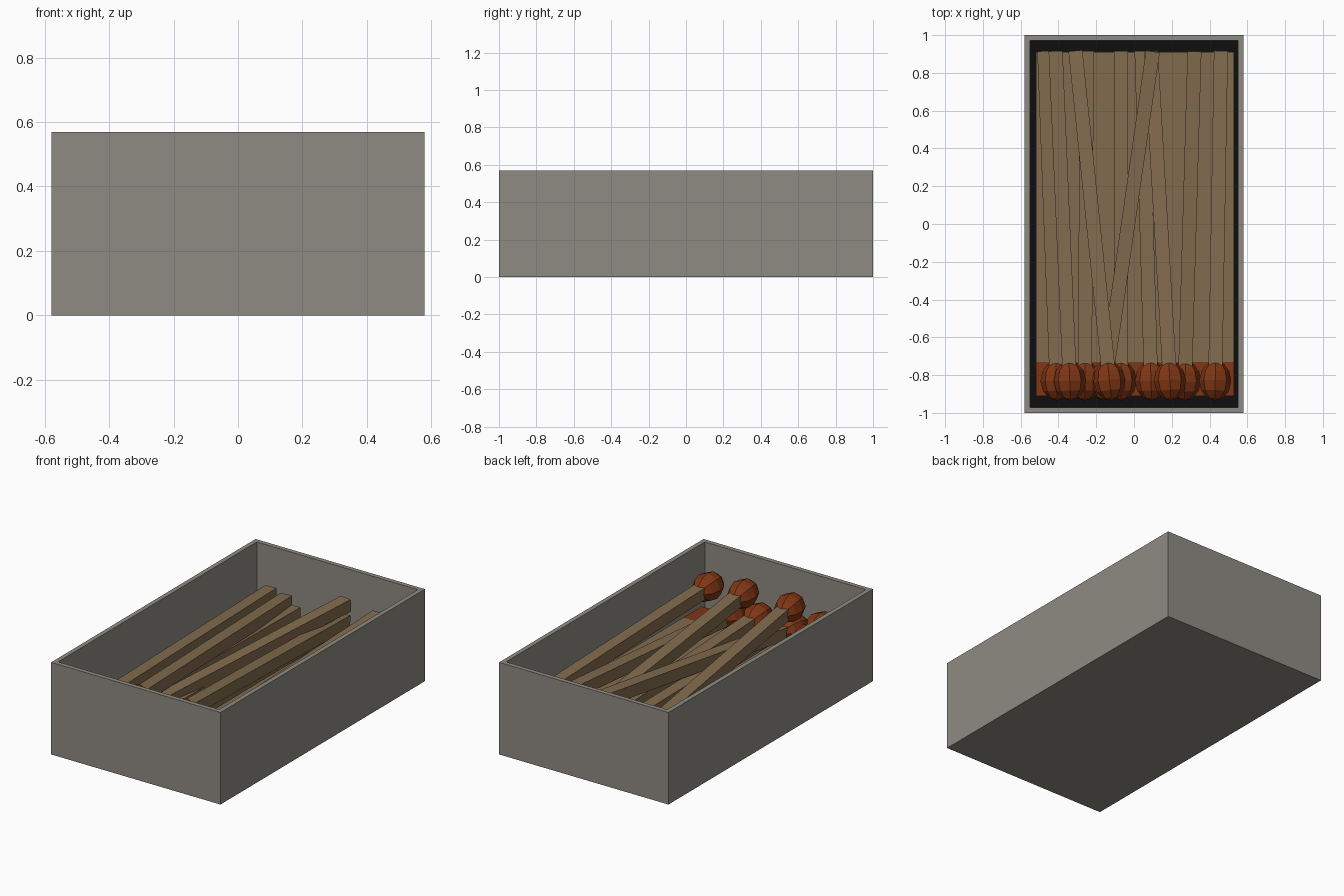
import bpy, bmesh, math
from mathutils import Vector, Matrix

if "Cube" in bpy.data.objects:
    bpy.data.objects.remove(bpy.data.objects["Cube"])

def lin(r, g, b):
    f = lambda c: ((c / 255 + 0.055) / 1.055) ** 2.4 if c > 10 else c / 255 / 12.92
    return (f(r), f(g), f(b), 1)

def mat(name, *rgb):
    m = bpy.data.materials.new(name)
    m.diffuse_color = lin(*rgb)
    m.use_nodes = True
    m.node_tree.nodes["Principled BSDF"].inputs["Base Color"].default_value = m.diffuse_color
    return m

CARD = mat("grey card", 143, 139, 131)
DARK = mat("black floor", 14, 15, 15)
WOOD = mat("match wood", 130, 107, 78)
HEAD = mat("red brown tip", 128, 54, 20)

def finish(bm, name, *mats):
    me = bpy.data.meshes.new(name)
    bm.to_mesh(me)
    bm.free()
    ob = bpy.data.objects.new(name, me)
    bpy.context.collection.objects.link(ob)
    for m in mats:
        me.materials.append(m)
    return ob

def box(bm, x0, x1, y0, y1, z0, z1):
    m = Matrix.Translation(((x0 + x1) / 2, (y0 + y1) / 2, (z0 + z1) / 2)) @ \
        Matrix.Diagonal((x1 - x0, y1 - y0, z1 - z0, 1))
    return bmesh.ops.create_cube(bm, size=1, matrix=m)["verts"]

# Tray: a box whose top is inset to a rim and pushed down to a dark floor
bm = bmesh.new()
box(bm, -0.58, 0.58, -1, 1, 0, 0.57)
bm.faces.ensure_lookup_table()
top = max(bm.faces, key=lambda f: f.calc_center_median().z)
bmesh.ops.inset_region(bm, faces=[top], thickness=0.04)
floor = bmesh.ops.extrude_face_region(bm, geom=[top])
bmesh.ops.delete(bm, geom=[top], context="FACES")
for v in [g for g in floor["geom"] if isinstance(g, bmesh.types.BMVert)]:
    v.co.z = 0.03
for f in [g for g in floor["geom"] if isinstance(g, bmesh.types.BMFace)]:
    f.material_index = 1
bmesh.ops.recalc_face_normals(bm, faces=bm.faces)
finish(bm, "tray", CARD, DARK)

# Bottom layers of matches, packed as one block with a coloured tip end
bm = bmesh.new()
box(bm, -0.52, 0.53, -0.73, 0.91, 0.03, 0.20)
finish(bm, "packed_sticks", WOOD)
bm = bmesh.new()
box(bm, -0.52, 0.53, -0.91, -0.73, 0.03, 0.20)
finish(bm, "packed_tips", HEAD)

# Loose match: square stick between two points, faceted egg-shaped tip
def match(i, xb, zb, xf, zf):
    a, b = Vector((xf, -0.83, zf)), Vector((xb, 0.915, zb))
    rot = (b - a).to_track_quat("Y", "Z").to_matrix().to_4x4()
    bm = bmesh.new()
    L = (b - a).length
    for v in box(bm, -0.037, 0.037, 0, L, -0.037, 0.037):
        v.co = a + rot.to_3x3() @ v.co
    finish(bm, f"match_stick_{i}", WOOD)
    bm = bmesh.new()
    m = Matrix.Translation(a) @ rot @ Matrix.Diagonal((0.085, 0.105, 0.085, 1)) @ \
        Matrix.Rotation(math.pi / 2, 4, "X")
    bmesh.ops.create_uvsphere(bm, u_segments=8, v_segments=6, radius=1, matrix=m)
    finish(bm, f"match_tip_{i}", HEAD)

# x and z at the back end, then x and z at the tip
matches = [
    # lower loose layer
    (-0.475, 0.24, -0.41, 0.25), (-0.25, 0.24, -0.26, 0.25),
    (-0.07, 0.24, -0.07, 0.26), (0.04, 0.24, 0.09, 0.28),
    (0.32, 0.355, 0.27, 0.25), (0.10, 0.385, -0.15, 0.28),
    # upper loose layer
    (-0.415, 0.315, -0.34, 0.34), (-0.31, 0.295, -0.13, 0.40),
    (0.09, 0.28, 0.19, 0.40), (0.46, 0.30, 0.43, 0.38),
]
for i, m in enumerate(matches, 1):
    match(i, *m)
